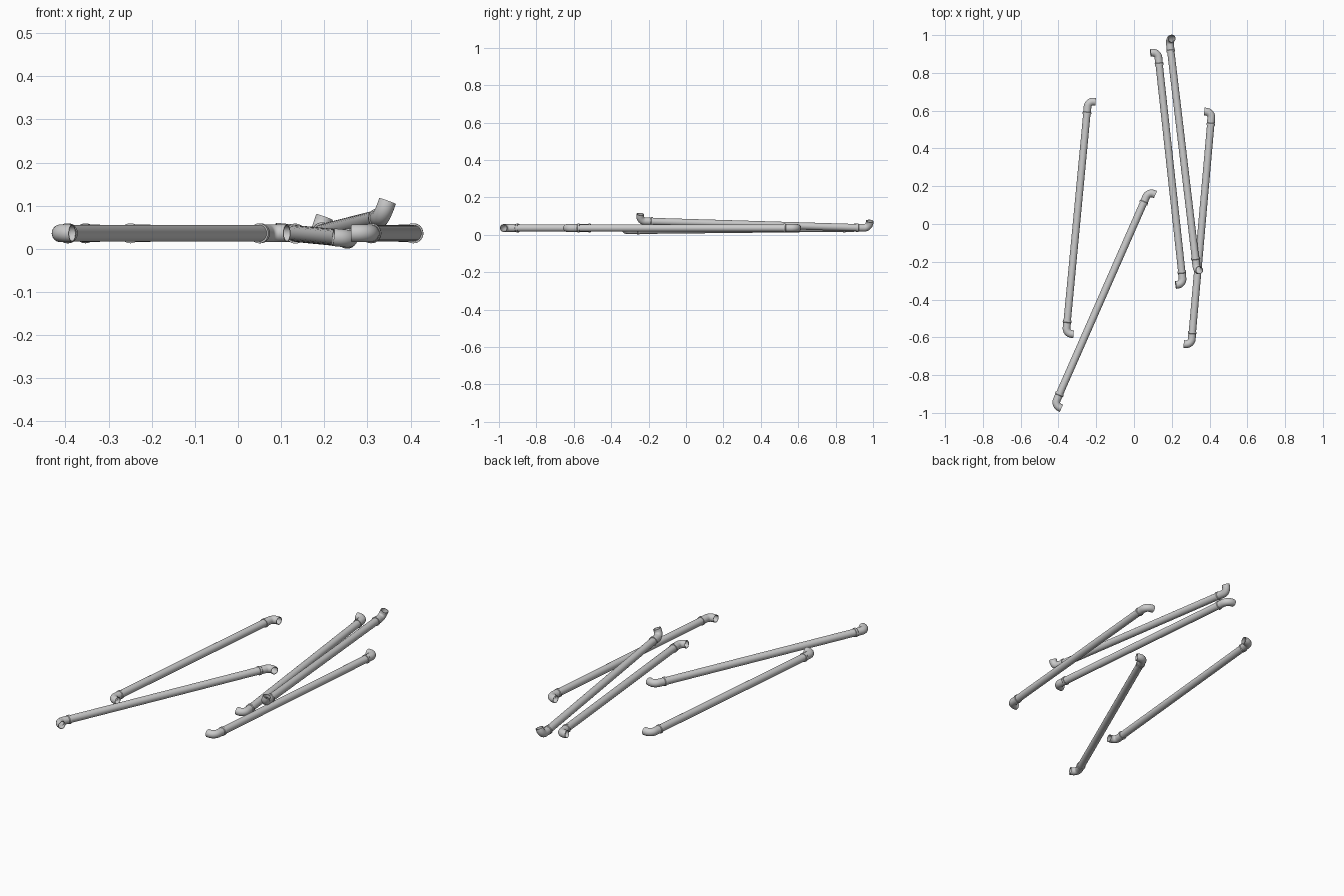
import bpy, bmesh, math
from mathutils import Vector, Matrix

if "Cube" in bpy.data.objects:
    bpy.data.objects.remove(bpy.data.objects["Cube"])

SIDES = 28
HALF = 0.618      # pipe centre to elbow corner
BEND = 0.03       # elbow bend radius


def station(s):
    """Centre line of one end: s < 0 is straight run, 0..1 the bend, > 1 the mouth."""
    y0 = HALF - BEND
    if s <= 0:
        return Vector((0, y0 + s, 0)), Vector((0, 1, 0))
    if s <= 1:
        a = s * math.pi / 2
        return (Vector((BEND * (1 - math.cos(a)), y0 + BEND * math.sin(a), 0)),
                Vector((math.sin(a), math.cos(a), 0)))
    return Vector((BEND + s - 1, HALF, 0)), Vector((1, 0, 0))


def sweep(bm, rows, flip, cap=False):
    """Skin circles of (station, radius); flip mirrors to the other end."""
    rings = []
    for s, r in rows:
        p, t = station(s)
        side = Vector((t.y, -t.x, 0))
        ring = []
        for i in range(SIDES):
            a = 2 * math.pi * i / SIDES
            v = p + side * (r * math.cos(a)) + Vector((0, 0, r * math.sin(a)))
            ring.append(bm.verts.new((v.x, v.y * flip, v.z)))
        rings.append(ring)
    for a, b in zip(rings, rings[1:]):
        for i in range(SIDES):
            j = (i + 1) % SIDES
            bm.faces.new((a[i], a[j], b[j], b[i]))
    if cap:
        bm.faces.new(rings[0])
        bm.faces.new(rings[-1])


def finish(bm, name, matrix):
    bmesh.ops.recalc_face_normals(bm, faces=bm.faces)
    me = bpy.data.meshes.new(name)
    bm.to_mesh(me)
    bm.free()
    ob = bpy.data.objects.new(name, me)
    bpy.context.collection.objects.link(ob)
    ob.matrix_world = matrix
    bpy.ops.object.select_all(action='DESELECT')
    ob.select_set(True)
    bpy.context.view_layer.objects.active = ob
    bpy.ops.object.shade_smooth_by_angle(angle=math.radians(35))


# elbow: socket collar, outer bend, mouth rim, then hollow inside
steps = [i / 8 for i in range(9)]
ELBOW = [(-0.040, 0.0195), (-0.040, 0.0232), (-0.030, 0.0232), (-0.027, 0.0205)]
ELBOW += [(s, 0.0205) for s in steps]
ELBOW += [(1.010, 0.0205), (1.010, 0.0180)]
ELBOW += [(s, 0.0180) for s in reversed(steps)]
ELBOW += [(-0.030, 0.0180), (-0.040, 0.0195)]


def pipe(label, back, front, mouth):
    """Pipe between two elbow corners, both mouths facing the same way."""
    back, front = Vector(back), Vector(front)
    y = (back - front).normalized()
    x = Vector(mouth)
    x = (x - y * x.dot(y)).normalized()
    z = x.cross(y)
    m = Matrix((x, y, z)).transposed().to_4x4()
    m.translation = (back + front) / 2

    # long straight tube
    bm = bmesh.new()
    ends = []
    for e in (-1, 1):
        ring = []
        for i in range(SIDES):
            a = 2 * math.pi * i / SIDES
            ring.append(bm.verts.new((0.0195 * math.cos(a), e * (HALF - BEND - 0.034),
                                      0.0195 * math.sin(a))))
        ends.append(ring)
        bm.faces.new(ring)
    for i in range(SIDES):
        j = (i + 1) % SIDES
        bm.faces.new((ends[0][i], ends[0][j], ends[1][j], ends[1][i]))
    finish(bm, label + "_tube", m)

    # elbow fittings
    for end, flip in (("back", 1), ("front", -1)):
        bm = bmesh.new()
        sweep(bm, ELBOW, flip)
        bmesh.ops.remove_doubles(bm, verts=bm.verts, dist=1e-5)
        finish(bm, f"{label}_{end}_elbow", m)


pipe("left_pipe", (-0.243, 0.652, 0.036), (-0.360, -0.581, 0.036), (1, 0, 0))
pipe("diagonal_pipe", (0.077, 0.172, 0.036), (-0.421, -0.960, 0.036), (1, 0, 0))
pipe("middle_pipe", (0.126, 0.911, 0.036), (0.260, -0.319, 0.023), (-1, 0, 0.1))
pipe("leaning_pipe", (0.187, 0.980, 0.036), (0.333, -0.248, 0.073), (0.35, 0, 0.94))
pipe("right_pipe", (0.412, 0.593, 0.036), (0.303, -0.640, 0.036), (-1, 0, 0))
